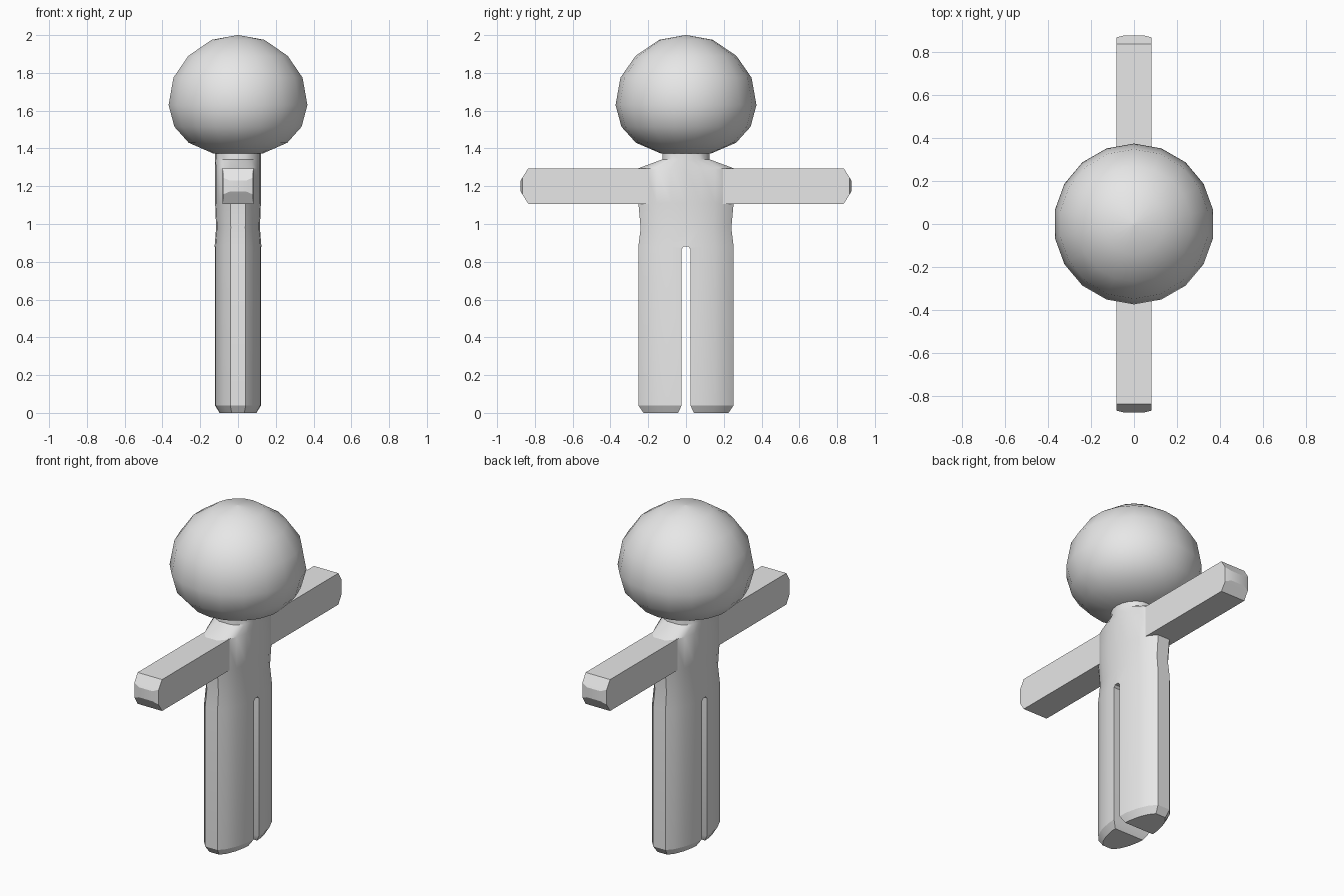
import bpy, bmesh
from math import sin, cos, pi, asin

cube = bpy.data.objects.get("Cube")
if cube:
    bpy.data.objects.remove(cube, do_unlink=True)

grey = bpy.data.materials.new("plain_grey")
grey.use_nodes = True
grey.diffuse_color = (0.8, 0.8, 0.8, 1)
grey.node_tree.nodes["Principled BSDF"].inputs["Base Color"].default_value = (0.8, 0.8, 0.8, 1)


def loft(name, rings):
    """Skin a list of equal rings and cap both ends."""
    bm = bmesh.new()
    loops = [[bm.verts.new(p) for p in ring] for ring in rings]
    n = len(loops[0])
    for low, high in zip(loops, loops[1:]):
        for i in range(n):
            j = (i + 1) % n
            bm.faces.new((low[i], low[j], high[j], high[i]))
    bm.faces.new(loops[0][::-1])
    bm.faces.new(loops[-1])
    bmesh.ops.recalc_face_normals(bm, faces=bm.faces)
    mesh = bpy.data.meshes.new(name)
    bm.to_mesh(mesh)
    bm.free()
    obj = bpy.data.objects.new(name, mesh)
    bpy.context.collection.objects.link(obj)
    mesh.materials.append(grey)
    return obj


def select(obj):
    bpy.ops.object.select_all(action='DESELECT')
    obj.select_set(True)
    bpy.context.view_layer.objects.active = obj


def smooth(obj):
    select(obj)
    bpy.ops.object.shade_smooth_by_angle(angle=pi / 6)


# Head: squashed faceted ball
def circle(r, z, sides=18):
    return [(r * sin(2 * pi * i / sides), r * cos(2 * pi * i / sides), z) for i in range(sides)]


head_profile = [(0.13, 1.372), (0.265, 1.43), (0.342, 1.515), (0.373, 1.63),
                (0.347, 1.775), (0.267, 1.89), (0.142, 1.975), (0.004, 2.0)]
smooth(loft("head", [circle(r, z) for r, z in head_profile]))


# Body: oval sections with a narrow flat strip at each end
def oval(z, width, depth, steps=8):
    a0 = asin(0.33)
    half = [a0 + (pi - 2 * a0) * i / steps for i in range(steps + 1)]
    pts = [(depth * sin(a), width * cos(a) / cos(a0), z) for a in half]
    return pts + [(-x, -y, z) for x, y, z in pts]


body_sections = [(0, 0.225, 0.1), (0.04, 0.252, 0.124), (0.88, 0.252, 0.124),
                 (0.98, 0.24, 0.116), (1.11, 0.252, 0.121), (1.295, 0.252, 0.121),
                 (1.342, 0.125, 0.121), (1.39, 0.122, 0.121)]
body = loft("body_and_legs", [oval(*s) for s in body_sections])

# Gap between the legs, flared at the feet
gap = [(0.055, -0.02), (0.042, 0), (0.023, 0.04), (0.023, 0.868), (0.012, 0.88)]
outline = gap + [(-y, z) for y, z in reversed(gap)]
cutter = loft("leg_gap_cutter", [[(x, y, z) for y, z in outline] for x in (-0.3, 0.3)])
cutter.hide_render = True
select(body)
cut = body.modifiers.new("leg_gap", 'BOOLEAN')
cut.operation = 'DIFFERENCE'
cut.solver = 'EXACT'
cut.object = cutter
bpy.ops.object.modifier_apply(modifier=cut.name)
bpy.data.objects.remove(cutter, do_unlink=True)
smooth(body)


# Arms: square bars with softly domed ends
def square(y, hx, hz, z=1.201):
    return [(-hx, y, z - hz), (hx, y, z - hz), (hx, y, z + hz), (-hx, y, z + hz)]


arm_sections = [(0.08, 0.081, 0.094), (0.835, 0.081, 0.094),
                (0.866, 0.08, 0.045), (0.875, 0.045, 0.03)]
for side, name in ((-1, "front_arm"), (1, "back_arm")):
    smooth(loft(name, [square(side * y, hx, hz) for y, hx, hz in arm_sections]))
